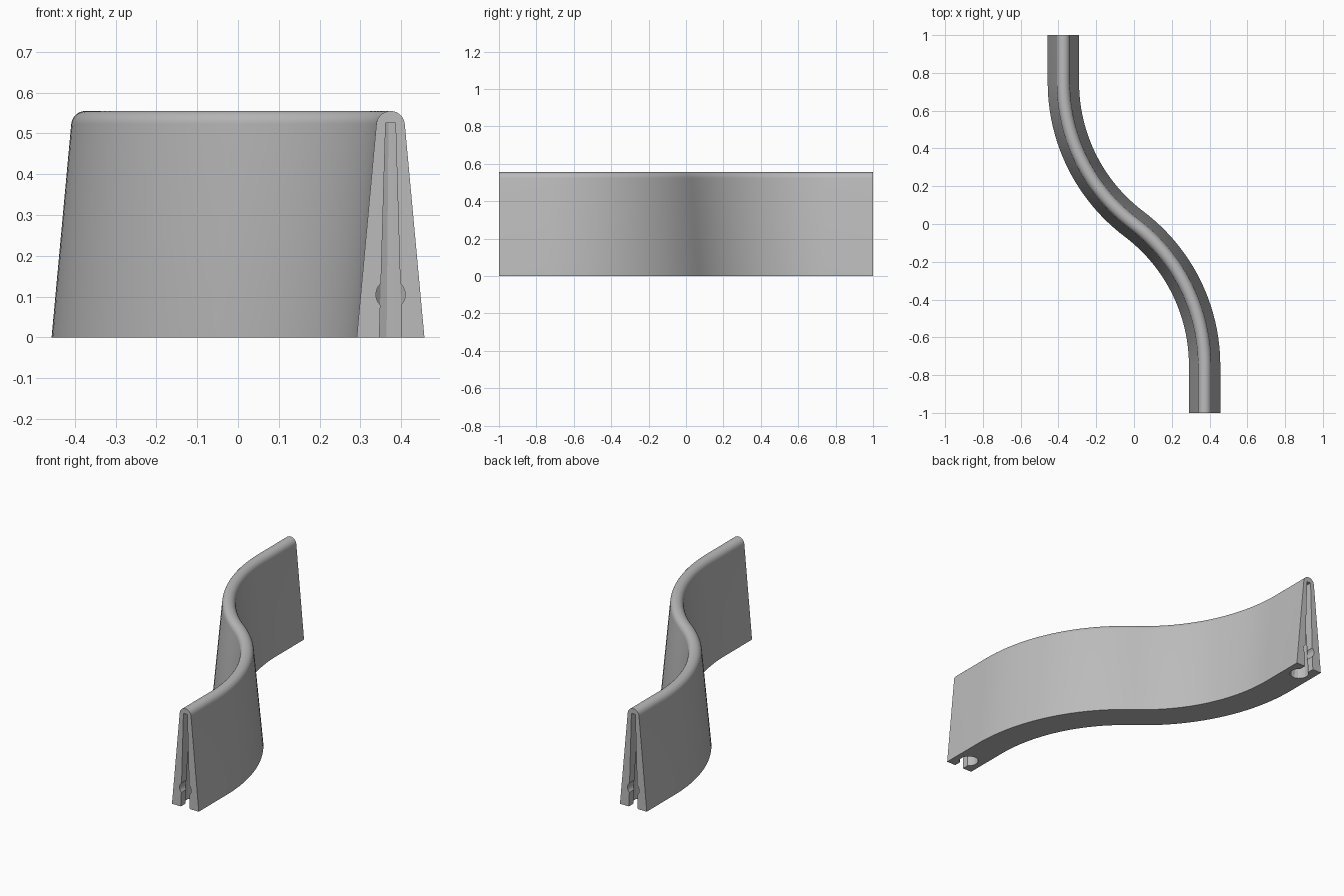
import bpy, bmesh
from math import sin, cos, radians, pi
from mathutils import Vector, Matrix

cube = bpy.data.objects.get("Cube")
if cube:
    bpy.data.objects.remove(cube)

grey = bpy.data.materials.new("plain grey")
grey.use_nodes = True
colour = (0.5, 0.5, 0.5, 1)
grey.diffuse_color = colour
grey.node_tree.nodes["Principled BSDF"].inputs["Base Color"].default_value = colour

END_X, HOLE_Y, SLOT_TOP = 0.374, 0.92, 0.525


def make_object(name, bm):
    bmesh.ops.recalc_face_normals(bm, faces=bm.faces)
    mesh = bpy.data.meshes.new(name)
    bm.to_mesh(mesh)
    bm.free()
    mesh.materials.append(grey)
    obj = bpy.data.objects.new(name, mesh)
    bpy.context.collection.objects.link(obj)
    return obj


def loft(name, rings):
    """Skin closed rings of points and cap both ends."""
    bm = bmesh.new()
    loops = [[bm.verts.new(p) for p in ring] for ring in rings]
    for a, b in zip(loops, loops[1:]):
        for i in range(len(a)):
            j = (i + 1) % len(a)
            bm.faces.new((a[i], a[j], b[j], b[i]))
    bm.faces.new(loops[0])
    bm.faces.new(loops[-1])
    return make_object(name, bm)


# Wall cross-section: sloping sides under a rounded top
profile = [(-0.083, 0)]
for i in range(15):
    a = radians(175 - 170 * i / 14)
    profile.append((0.035 * cos(a), 0.52 + 0.035 * sin(a)))
profile.append((0.083, 0))

# S path: straight end, arc, opposite arc, straight end
R, SWEEP, START = 0.939, radians(53.1), -0.75
half = [(END_X, -1, 0)]
for i in range(25):
    t = SWEEP * i / 24
    half.append((END_X - R * (1 - cos(t)), START + R * sin(t), t))
path = half + [(-x, -y, t) for x, y, t in reversed(half[:-1])]

rings = [[Vector((x + u * cos(t), y + u * sin(t), z)) for u, z in profile]
         for x, y, t in path]
wall = loft("curved_wall", rings)


def cut(cutter):
    cutter.hide_render = True
    cutter.hide_viewport = True
    mod = wall.modifiers.new(cutter.name, "BOOLEAN")
    mod.operation = "DIFFERENCE"
    mod.solver = "EXACT"
    mod.object = cutter


# Keyhole joint at each end: tapered slot, tapered socket, small round detent
for side, label in ((-1, "front"), (1, "back")):
    x = -side * END_X
    slot = [(-0.028, -0.02), (0.028, -0.02), (0.012, SLOT_TOP), (-0.012, SLOT_TOP)]
    cut(loft(label + "_slot_cutter",
             [[(x + u, side * y, z) for u, z in slot] for y in (HOLE_Y, 1.05)]))

    circle = [(cos(pi * (2 * i + 1) / 16), sin(pi * (2 * i + 1) / 16)) for i in range(16)]
    cut(loft(label + "_socket_cutter",
             [[(x + r * c, side * HOLE_Y + r * s, z) for c, s in circle]
              for r, z in ((0.051, -0.02), (0.025, SLOT_TOP))]))

    bm = bmesh.new()
    bmesh.ops.create_cone(
        bm, cap_ends=True, segments=24, radius1=0.036, radius2=0.036, depth=0.13,
        matrix=Matrix.Translation((x, side * 0.985, 0.105)) @ Matrix.Rotation(pi / 2, 4, "X"))
    cut(make_object(label + "_detent_cutter", bm))

# Bake the cuts, then smooth the curves only
bpy.context.view_layer.update()
depsgraph = bpy.context.evaluated_depsgraph_get()
baked = bpy.data.meshes.new_from_object(wall.evaluated_get(depsgraph))
wall.modifiers.clear()
wall.data = baked
for obj in [o for o in bpy.data.objects if o.name.endswith("_cutter")]:
    bpy.data.objects.remove(obj)

bpy.ops.object.select_all(action="DESELECT")
wall.select_set(True)
bpy.context.view_layer.objects.active = wall
bpy.ops.object.shade_smooth_by_angle(angle=radians(20))
